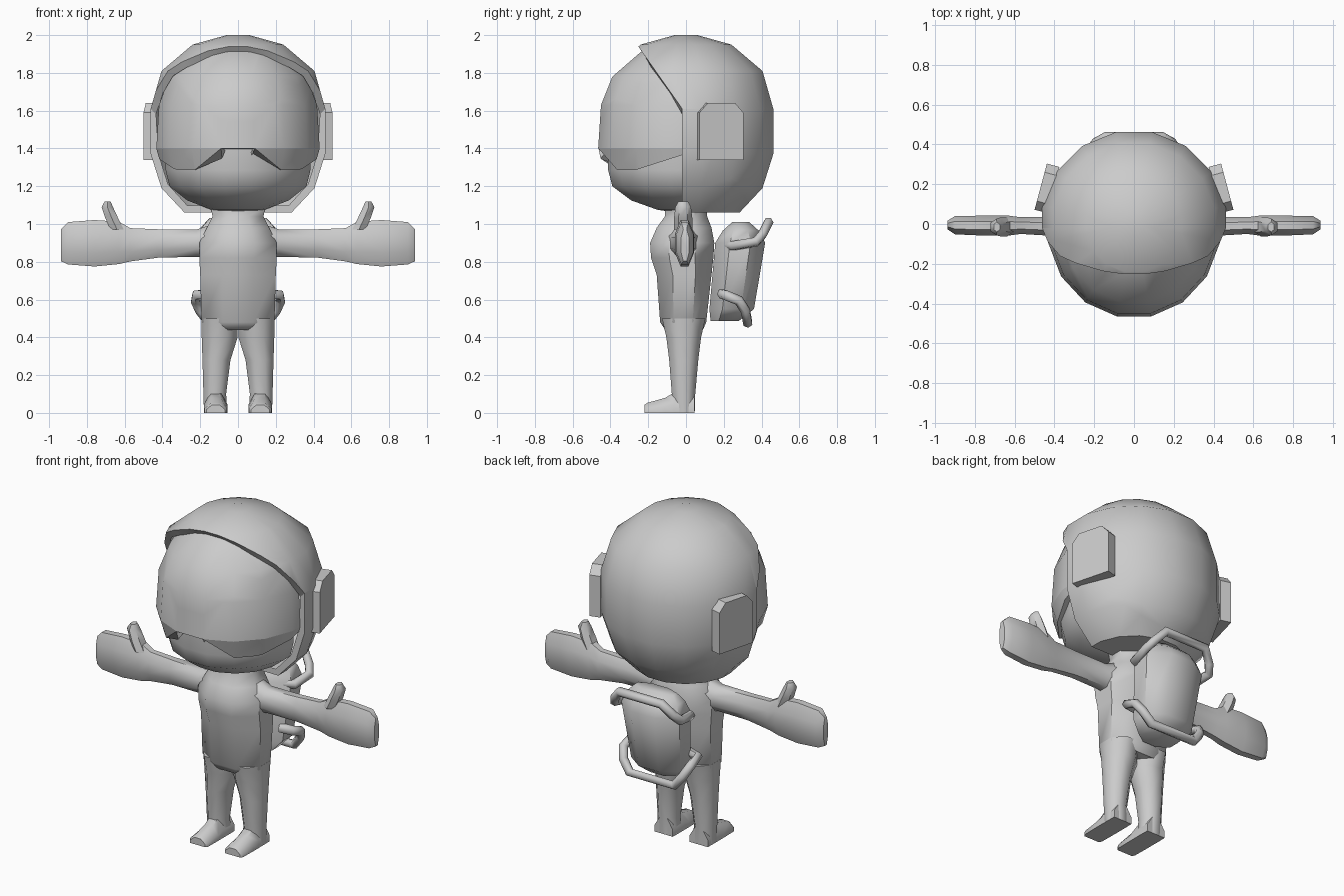
import bpy, bmesh, math
from mathutils import Vector

if "Cube" in bpy.data.objects:
    bpy.data.objects.remove(bpy.data.objects["Cube"])


def finish(ob, angle):
    # apply modifiers / curve bevels, then smooth while keeping hard edges
    bpy.ops.object.select_all(action='DESELECT')
    bpy.context.view_layer.objects.active = ob
    ob.select_set(True)
    bpy.ops.object.convert(target='MESH')
    bpy.ops.object.shade_smooth_by_angle(angle=math.radians(angle))


def loft(name, rings, axis='z', n=8, mirror=False, cuts=(), keep=None, rim=0, angle=50):
    # rings: (position along axis, centre u, centre v, half size u, half size v)
    bm = bmesh.new()
    k = 1 / math.cos(math.pi / n)
    loops = []
    for t, u, v, ru, rv in rings:
        loop = []
        for i in range(n):
            a = 2 * math.pi * (i + 0.5) / n
            p, q = u + ru * k * math.cos(a), v + rv * k * math.sin(a)
            co = {'x': (t, p, q), 'y': (p, t, q), 'z': (p, q, t)}[axis]
            loop.append(bm.verts.new((co[0], co[1], max(co[2], 0))))
        loops.append(loop)
    for a, b in zip(loops, loops[1:]):
        for i in range(n):
            j = (i + 1) % n
            bm.faces.new((a[i], a[j], b[j], b[i]))
    bm.faces.new(loops[0])
    bm.faces.new(loops[-1])
    bmesh.ops.recalc_face_normals(bm, faces=bm.faces[:])
    for co, no in cuts:
        bmesh.ops.bisect_plane(bm, geom=bm.verts[:] + bm.edges[:] + bm.faces[:],
                               plane_co=co, plane_no=Vector(no).normalized())
    if keep:
        drop = [f for f in bm.faces if not keep(*f.calc_center_median())]
        bmesh.ops.delete(bm, geom=drop, context='FACES')
    me = bpy.data.meshes.new(name)
    bm.to_mesh(me)
    bm.free()
    ob = bpy.data.objects.new(name, me)
    bpy.context.collection.objects.link(ob)
    if rim:
        m = ob.modifiers.new('rim', 'SOLIDIFY')
        m.thickness, m.offset, m.use_rim_only = rim, -1, True
    if mirror:
        ob.modifiers.new('mirror', 'MIRROR')
    finish(ob, angle)
    return ob


def dome(name, profile, sx, **kw):
    # 16-sided round shell from (radius, height) pairs
    return loft(name, [(z, 0, 0, r * sx, r) for r, z in profile], n=16, angle=40, **kw)


# helmet shell with slanted brim opening
def brim(y):
    return 1.61 - (y + 0.02) * 1.417


dome('helmet_shell', [(0.06, 2.0), (0.24, 1.95), (0.405, 1.81), (0.462, 1.61), (0.462, 1.37),
                      (0.405, 1.19), (0.285, 1.062)], 1.0,
     cuts=[((0, -0.02, 0), (0, 1, 0)), ((0, -0.02, 1.61), (0, 1.417, 1))],
     keep=lambda x, y, z: y > -0.02 or z > brim(y), rim=0.04)


# visor with arched lower edge
def visor_bottom(x, y):
    arch = min(1.4, 1.285 + (0.23 - abs(x)) * 0.82) if y < -0.2 else 0
    return max(1.285, 1.285 + (y + 0.27) * 0.32, arch)


dome('visor', [(0.16, 1.94), (0.24, 1.91), (0.39, 1.78), (0.45, 1.63), (0.465, 1.4), (0.42, 1.25)], 0.93,
     cuts=[((0, -0.015, 0), (0, 1, 0)), ((0, 0, brim(0) + 0.03), (0, 1.417, 1)),
           ((0, 0, 1.285), (0, 0, 1)), ((0, 0, 1.4), (0, 0, 1)),
           ((0, -0.27, 1.285), (0, -0.32, 1)),
           ((0.23, 0, 1.285), (0.82, 0, 1)), ((-0.23, 0, 1.285), (-0.82, 0, 1))],
     keep=lambda x, y, z: y < -0.015 and visor_bottom(x, y) < z < brim(y) + 0.03, rim=0.055)

# chin guard under the visor
dome('chin_guard', [(0.415, 1.42), (0.412, 1.285), (0.39, 1.2), (0.29, 1.125), (0.15, 1.075), (0.06, 1.062)],
     0.93, cuts=[((0, -0.015, 0), (0, 1, 0))], keep=lambda x, y, z: y < -0.015)

# ear pads: chamfered plates turned to follow the helmet
bm = bmesh.new()
outline = [(-0.12, 1.34), (0.12, 1.34), (0.12, 1.59), (0.075, 1.64), (-0.075, 1.64), (-0.12, 1.59)]
face = bm.faces.new([bm.verts.new((-0.035, y, z)) for y, z in outline])
ext = bmesh.ops.extrude_face_region(bm, geom=[face])['geom']
for v in ext:
    if isinstance(v, bmesh.types.BMVert):
        v.co.x = 0.03
c, s = math.cos(math.radians(15)), math.sin(math.radians(15))
for v in bm.verts:
    x, y = v.co.x, v.co.y
    v.co.x, v.co.y = 0.44 + c * x - s * y, 0.18 + s * x + c * y
bmesh.ops.recalc_face_normals(bm, faces=bm.faces[:])
me = bpy.data.meshes.new('ear_pads')
bm.to_mesh(me)
bm.free()
pads = bpy.data.objects.new('ear_pads', me)
bpy.context.collection.objects.link(pads)
pads.modifiers.new('mirror', 'MIRROR')
finish(pads, 20)

# torso and neck
loft('torso', [(0.44, 0, -0.01, 0.15, 0.10), (0.48, 0, -0.015, 0.193, 0.122), (0.73, 0, -0.01, 0.2, 0.145),
               (0.82, 0, -0.02, 0.205, 0.165), (0.9, 0, -0.02, 0.205, 0.17), (0.98, 0, -0.01, 0.165, 0.145),
               (1.04, 0, 0, 0.135, 0.112), (1.09, 0, 0, 0.145, 0.11)])

# legs
loft('legs', [(0.5, 0.1, -0.012, 0.094, 0.115), (0.4, 0.097, -0.012, 0.095, 0.092),
              (0.28, 0.114, -0.012, 0.074, 0.077), (0.1, 0.123, -0.013, 0.06, 0.062),
              (0.0, 0.118, -0.01, 0.062, 0.056)], mirror=True)

# feet with flat soles
loft('feet', [(0.046, 0.118, 0, 0.061, 0.1), (-0.06, 0.118, 0, 0.062, 0.11), (-0.11, 0.118, 0, 0.062, 0.08),
              (-0.205, 0.118, 0, 0.06, 0.053), (-0.22, 0.118, 0, 0.05, 0.042)], axis='y', mirror=True)

# arms and mitten hands
loft('arms', [(0.1, -0.015, 0.91, 0.1, 0.1), (0.22, -0.015, 0.898, 0.062, 0.072),
              (0.42, -0.012, 0.897, 0.047, 0.075), (0.57, -0.008, 0.89, 0.042, 0.088),
              (0.63, -0.008, 0.9, 0.05, 0.112), (0.76, -0.008, 0.898, 0.05, 0.123),
              (0.9, -0.006, 0.898, 0.046, 0.112), (0.937, -0.005, 0.888, 0.022, 0.085)], axis='x', mirror=True)

# thumbs
loft('thumbs', [(0.97, 0.64, -0.015, 0.035, 0.042), (1.03, 0.668, -0.015, 0.034, 0.042),
                (1.09, 0.692, -0.015, 0.03, 0.036), (1.12, 0.69, -0.015, 0.015, 0.022)], n=6, mirror=True)

# backpack
loft('backpack', [(0.487, 0, 0.205, 0.11, 0.075), (0.55, 0, 0.242, 0.165, 0.118),
                  (0.9, 0, 0.287, 0.195, 0.132), (0.965, 0, 0.29, 0.17, 0.095), (1.01, 0, 0.29, 0.13, 0.045)])


# bent tube handles around the backpack
def handle(name, half):
    pts = half + [(-x, y, z) for x, y, z in reversed(half)]
    cu = bpy.data.curves.new(name, 'CURVE')
    cu.dimensions = '3D'
    cu.bevel_depth, cu.bevel_resolution, cu.use_fill_caps = 0.027, 1, True
    sp = cu.splines.new('POLY')
    sp.points.add(len(pts) - 1)
    for p, co in zip(sp.points, pts):
        p.co = (*co, 1)
    ob = bpy.data.objects.new(name, cu)
    bpy.context.collection.objects.link(ob)
    finish(ob, 65)


handle('upper_handle', [(0.15, 0.23, 0.885), (0.205, 0.25, 0.885), (0.222, 0.37, 0.905),
                        (0.195, 0.405, 0.945), (0.14, 0.437, 1.01)])
handle('lower_handle', [(0.15, 0.19, 0.63), (0.222, 0.205, 0.625), (0.225, 0.28, 0.595),
                        (0.2, 0.315, 0.54), (0.15, 0.327, 0.475)])
